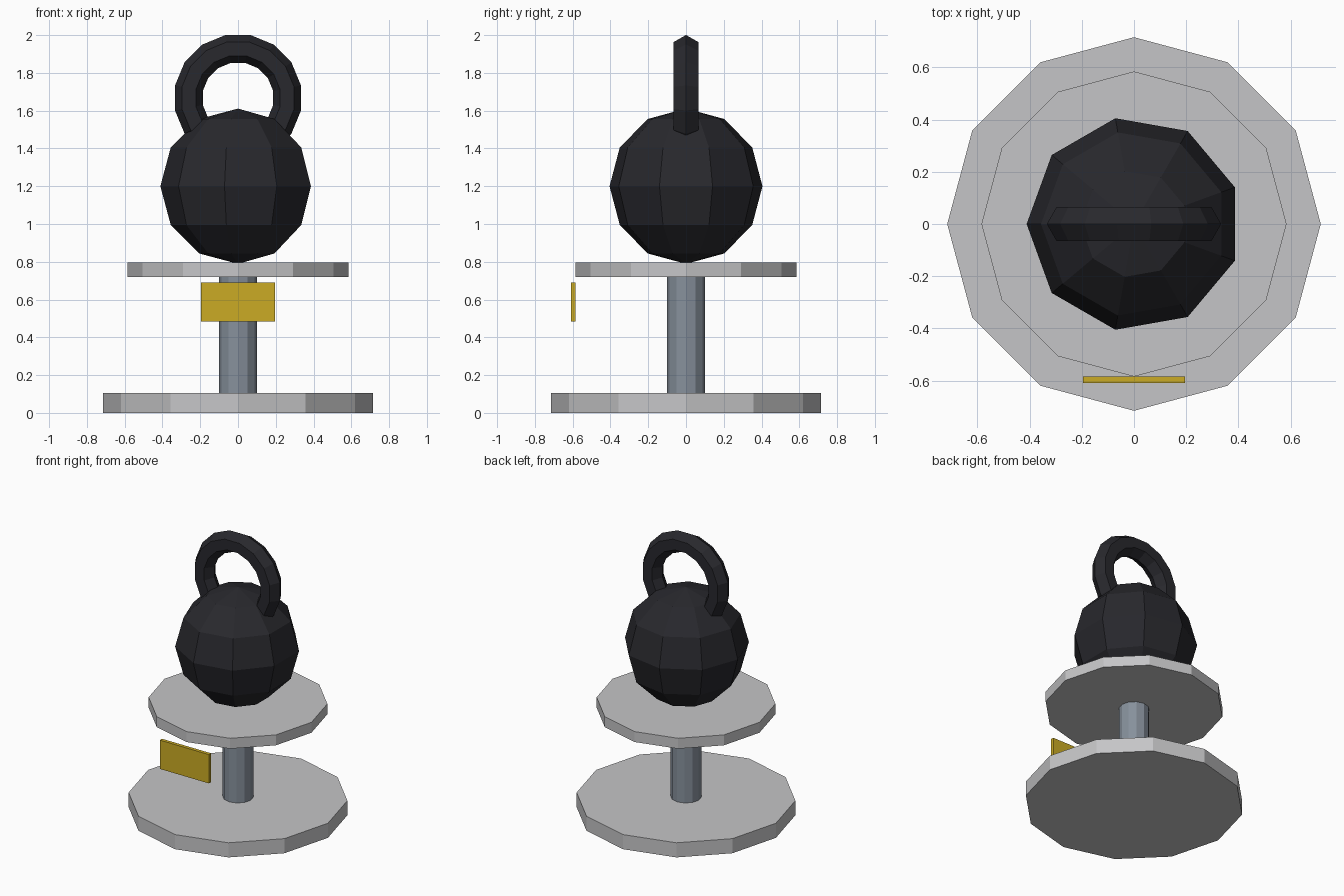
import bpy
import bmesh
from math import pi, sin, cos
from mathutils import Matrix

cube = bpy.data.objects.get("Cube")
if cube:
    bpy.data.objects.remove(cube, do_unlink=True)


def material(name, colour):
    mat = bpy.data.materials.new(name)
    mat.use_nodes = True
    mat.diffuse_color = (*colour, 1)
    mat.node_tree.nodes["Principled BSDF"].inputs["Base Color"].default_value = (*colour, 1)
    return mat


pale_grey = material("pale grey", (0.56, 0.56, 0.57))
steel = material("steel blue grey", (0.24, 0.28, 0.33))
iron = material("dark iron", (0.021, 0.021, 0.026))
gold = material("gold", (0.60, 0.41, 0.018))


def add_object(name, bm, mat):
    bmesh.ops.recalc_face_normals(bm, faces=bm.faces)
    mesh = bpy.data.meshes.new(name)
    bm.to_mesh(mesh)
    bm.free()
    mesh.materials.append(mat)
    obj = bpy.data.objects.new(name, mesh)
    bpy.context.collection.objects.link(obj)
    return obj


def disc(name, radius, bottom, top, mat):
    bm = bmesh.new()
    bmesh.ops.create_cone(bm, cap_ends=True, segments=12, radius1=radius, radius2=radius,
                          depth=top - bottom,
                          matrix=Matrix.Translation((0, 0, (bottom + top) / 2)))
    return add_object(name, bm, mat)


# Stand: two twelve-sided plates joined by a post
disc("base_plate", 0.715, 0, 0.105, pale_grey)
disc("post", 0.1, 0.1, 0.725, steel)
disc("upper_plate", 0.584, 0.72, 0.795, pale_grey)

# Faceted ball, one corner pointing to -x
bm = bmesh.new()
bmesh.ops.create_uvsphere(bm, u_segments=9, v_segments=6, radius=0.411)
corner = max((v for v in bm.verts if abs(v.co.z) < 0.01), key=lambda v: -v.co.x)
turn = pi - math_angle if (math_angle := None) else pi - corner.co.xy.angle_signed((1, 0))
bmesh.ops.transform(bm, verts=bm.verts,
                    matrix=Matrix.Translation((0, 0, 1.2)) @ Matrix.Rotation(turn, 4, "Z"))
add_object("ball_weight", bm, iron)

# Ring handle with a six-sided section, sunk into the ball
bm = bmesh.new()
count = 16
rings = []
for i in range(count):
    a = 2 * pi * (i + 0.5) / count
    ring = []
    for j in range(6):
        b = 2 * pi * j / 6
        r = 0.265 + 0.075 * cos(b)
        ring.append(bm.verts.new((r * cos(a), 0.075 * sin(b), 1.667 + r * sin(a))))
    rings.append(ring)
for i in range(count):
    here, after = rings[i], rings[(i + 1) % count]
    for j in range(6):
        k = (j + 1) % 6
        bm.faces.new((here[j], here[k], after[k], after[j]))
add_object("ring_handle", bm, iron)

# Front name plate
bm = bmesh.new()
bmesh.ops.create_cube(bm, size=1, matrix=Matrix.Translation((0, -0.597, 0.588))
                      @ Matrix.Diagonal((0.39, 0.025, 0.207, 1)))
add_object("front_plaque", bm, gold)
